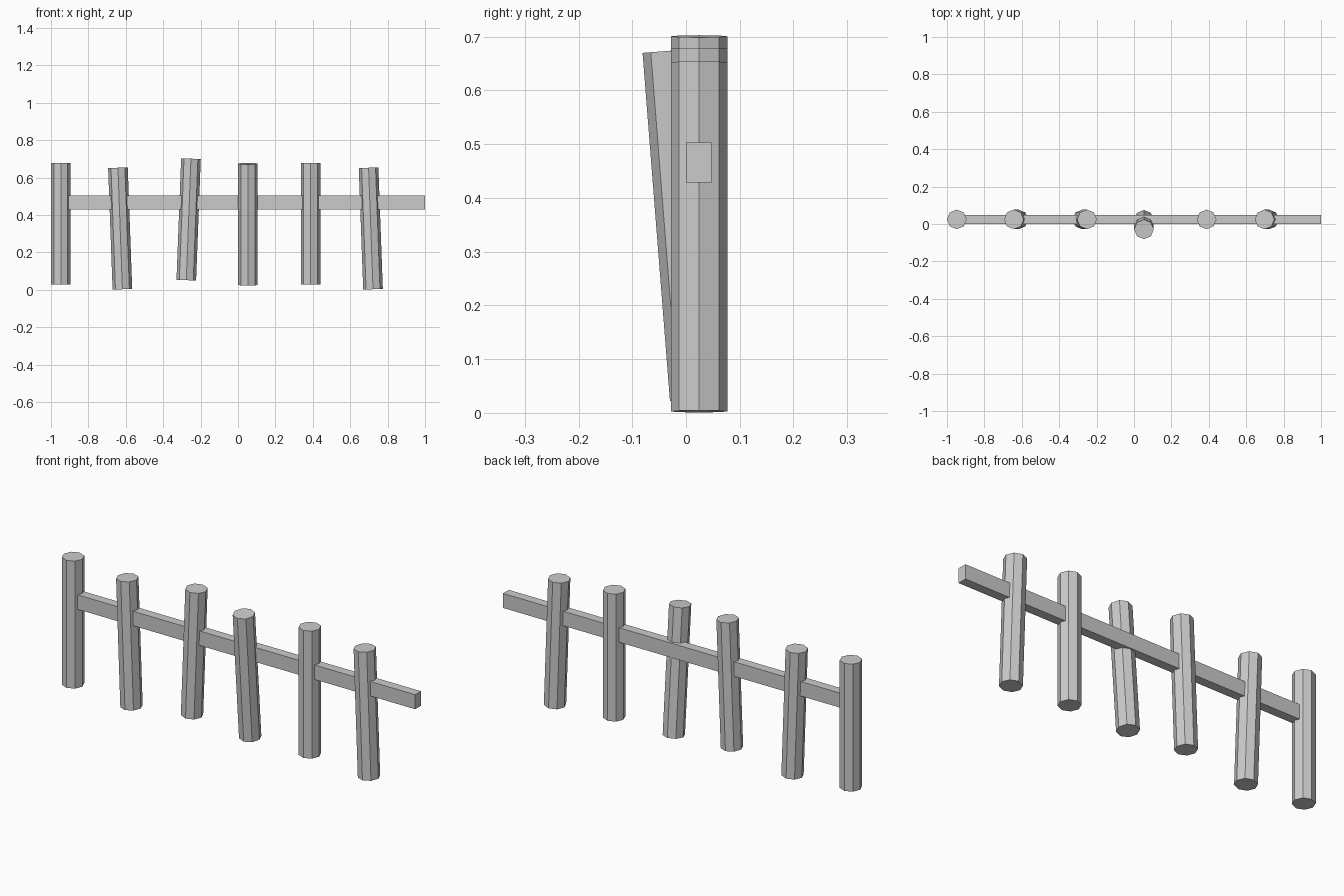
import bpy
from math import radians

if "Cube" in bpy.data.objects:
    bpy.data.objects.remove(bpy.data.objects["Cube"])

RADIUS, LENGTH = 0.0525, 0.65

# Octagonal posts: centre (x, y, z), forward lean, sideways lean in degrees
posts = [
    ((-0.9475, 0.0245, 0.353), 0, 0),
    ((-0.630, 0.0245, 0.3275), 0, -2.1),
    ((-0.264, 0.0245, 0.376), 0, 2.2),
    ((0.053, -0.003, 0.350), 4.5, 0),
    ((0.388, 0.0245, 0.353), 0, 0),
    ((0.710, 0.0245, 0.3275), 0, -2.1),
]
for i, (loc, lean_x, lean_y) in enumerate(posts, 1):
    bpy.ops.mesh.primitive_cylinder_add(
        vertices=8, radius=RADIUS, depth=LENGTH, location=loc,
        rotation=(radians(lean_x), radians(lean_y), 0))
    bpy.context.object.name = f"fence_post_{i}"

# Horizontal rail, from inside the first post to past the last
x0, x1 = -0.9475, 1.0
bpy.ops.mesh.primitive_cube_add(size=1, location=((x0 + x1) / 2, 0.0235, 0.466))
rail = bpy.context.object
rail.name = "fence_rail"
rail.scale = (x1 - x0, 0.047, 0.074)
